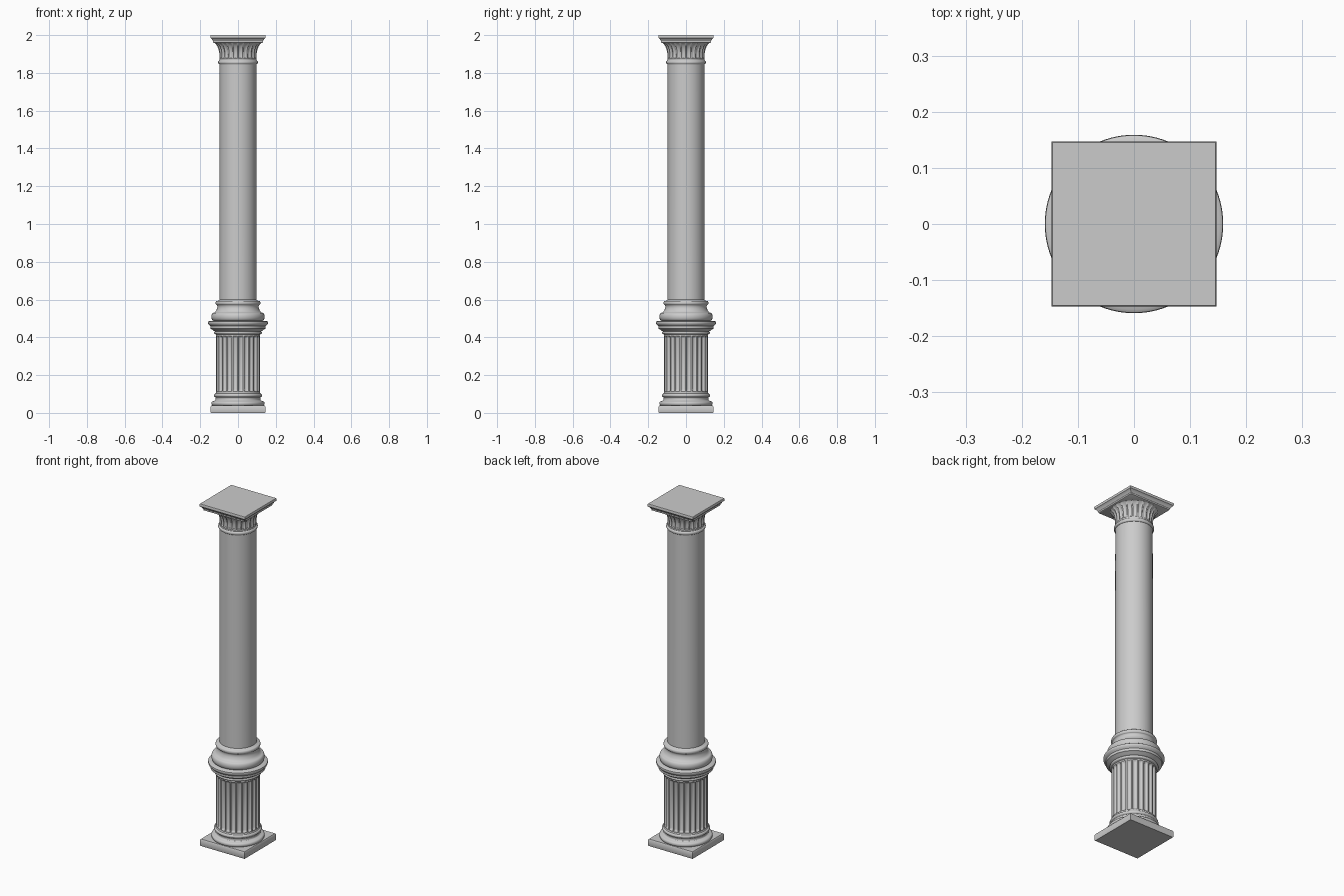
import bpy, bmesh, math


def sweep(name, profile, sides=96, flutes=0, cap=False):
    """Revolve (radius, z[, flute depth]) points; sides=4 gives square mouldings."""
    bm = bmesh.new()
    square = sides == 4
    rings = []
    for r, z, *d in profile:
        depth = d[0] if d else 0
        ring = []
        for i in range(sides):
            a = 2 * math.pi * i / sides + (math.pi / 4 if square else 0)
            rad = r * math.sqrt(2) if square else r
            if flutes:
                t = (i * flutes / sides) % 1
                u = (t - 0.5) / 0.4
                rad -= depth * math.sqrt(max(0, 1 - u * u))
            ring.append(bm.verts.new((rad * math.cos(a), rad * math.sin(a), z)))
        rings.append(ring)
    for lo, hi in zip(rings, rings[1:]):
        for i in range(sides):
            j = (i + 1) % sides
            bm.faces.new((lo[i], lo[j], hi[j], hi[i]))
    if cap:
        bm.faces.new(rings[0][::-1])
        bm.faces.new(rings[-1])
    mesh = bpy.data.meshes.new(name)
    bm.to_mesh(mesh)
    bm.free()
    ob = bpy.data.objects.new(name, mesh)
    bpy.context.collection.objects.link(ob)
    bpy.ops.object.select_all(action='DESELECT')
    ob.select_set(True)
    bpy.context.view_layer.objects.active = ob
    bpy.ops.object.shade_smooth_by_angle(angle=math.radians(35))
    return ob


def bulge(r, z0, z1, out, n=8):
    """Half-round moulding (negative out gives a hollow)."""
    return [(r + out * math.sin(math.pi * i / n),
             (z0 + z1) / 2 - (z1 - z0) / 2 * math.cos(math.pi * i / n))
            for i in range(n + 1)]


# Square plinth
sweep("plinth", [(0.143, 0), (0.145, 0.004), (0.145, 0.034), (0.141, 0.04)], 4, cap=True)

# Round foot mouldings under the fluted drum
sweep("foot_moulding",
      bulge(0.131, 0.038, 0.062, 0.01) + [(0.125, 0.064)]
      + bulge(0.121, 0.066, 0.082, -0.003) + bulge(0.119, 0.083, 0.102, 0.008)
      + [(0.117, 0.106)])

# Fluted drum with rounded flute ends
sweep("fluted_drum",
      [(0.117, 0.10, 0), (0.117, 0.112, 0), (0.117, 0.116, 0.006), (0.117, 0.125, 0.010),
       (0.117, 0.395, 0.010), (0.117, 0.404, 0.006), (0.117, 0.408, 0), (0.117, 0.42, 0)],
      240, flutes=24)

# Wide collar crowning the drum
sweep("drum_collar",
      [(0.116, 0.415), (0.122, 0.418)] + bulge(0.122, 0.418, 0.432, 0.005)
      + [(0.13, 0.435), (0.138, 0.442), (0.146, 0.446), (0.147, 0.46), (0.151, 0.464),
         (0.157, 0.470), (0.159, 0.476), (0.158, 0.483), (0.152, 0.487), (0.125, 0.488)])

# Shaft base: large torus, hollow neck and upper ring
sweep("shaft_base",
      [(0.128, 0.486)] + bulge(0.129, 0.488, 0.53, 0.012)
      + [(0.122, 0.533), (0.116, 0.541), (0.111, 0.552), (0.109, 0.562), (0.111, 0.57)]
      + bulge(0.113, 0.572, 0.592, 0.006) + [(0.104, 0.594), (0.098, 0.6)])

# Plain shaft
sweep("shaft", [(0.099, 0.585), (0.098, 1.2), (0.097, 1.86)])

# Ring at the neck of the capital
sweep("neck_ring", [(0.096, 1.842)] + bulge(0.098, 1.846, 1.866, 0.007) + [(0.096, 1.87)])

# Flaring capital bell with shallow flutes
sweep("capital_bell",
      [(0.097, 1.862, 0), (0.098, 1.876, 0), (0.098, 1.88, 0.005), (0.099, 1.905, 0.006),
       (0.103, 1.925, 0.006), (0.110, 1.942, 0.005), (0.118, 1.954, 0.003),
       (0.124, 1.96, 0), (0.126, 1.968, 0)],
      240, flutes=24)

# Square abacus with stepped mouldings
sweep("abacus",
      [(0.126, 1.958), (0.131, 1.961), (0.132, 1.969), (0.136, 1.973), (0.140, 1.981),
       (0.146, 1.985), (0.147, 1.996), (0.145, 2.0)], 4, cap=True)
